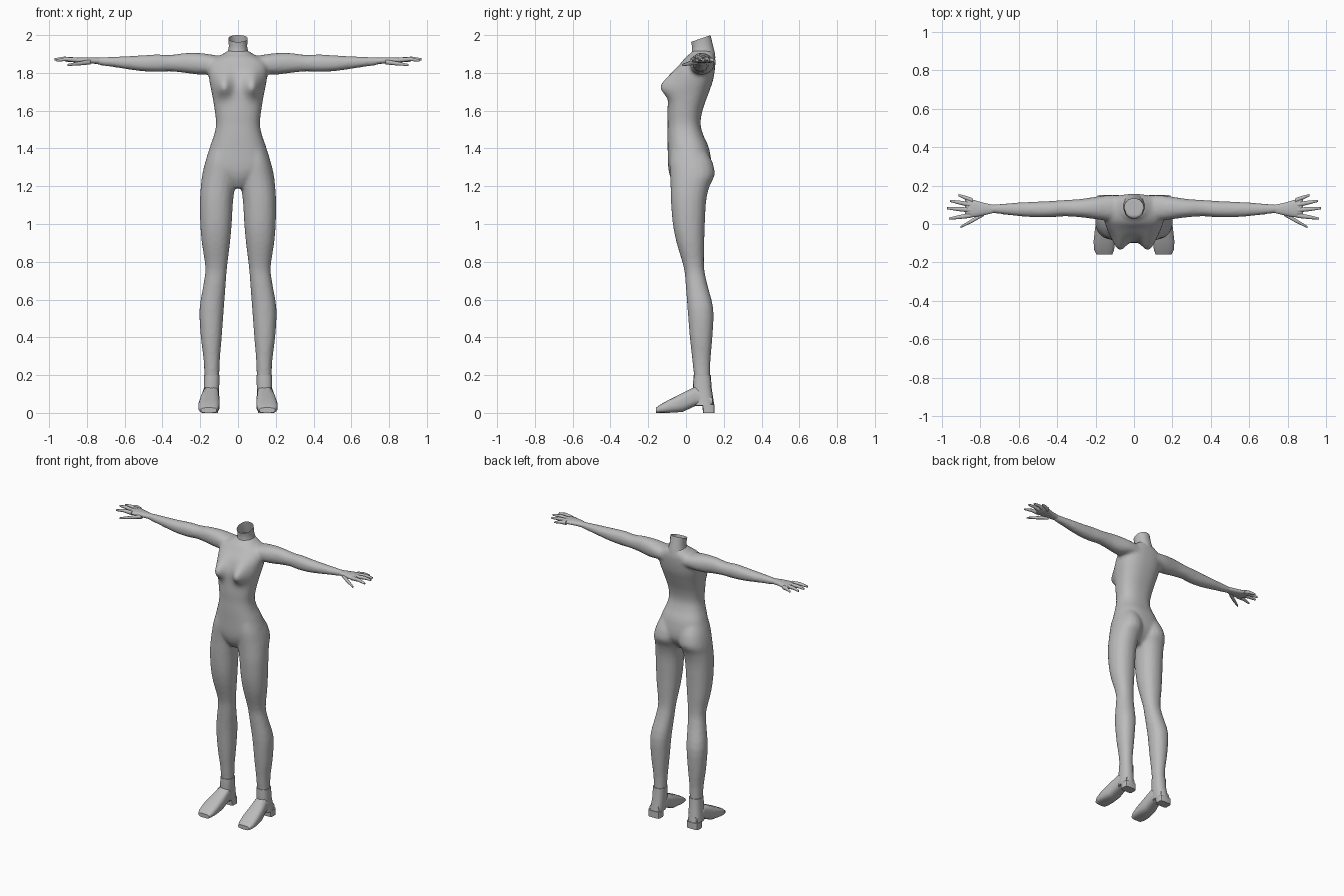
import bpy, bmesh, math
from mathutils import Vector

if "Cube" in bpy.data.objects:
    bpy.data.objects.remove(bpy.data.objects["Cube"], do_unlink=True)

grey = bpy.data.materials.new("body grey")
grey.use_nodes = True
grey.diffuse_color = (0.5, 0.5, 0.5, 1)
grey.node_tree.nodes["Principled BSDF"].inputs["Base Color"].default_value = (0.5, 0.5, 0.5, 1)


def spline(rows, steps):
    """Catmull-Rom interpolation of section rows."""
    rows = [Vector(r) for r in rows]
    out = []
    for i in range(len(rows) - 1):
        p0, p1, p2 = rows[max(i - 1, 0)], rows[i], rows[i + 1]
        p3 = rows[min(i + 2, len(rows) - 1)]
        for k in range(steps):
            t = k / steps
            out.append(p1 + 0.5 * t * ((p2 - p0) + t * ((2 * p0 - 5 * p1 + 4 * p2 - p3)
                       + t * (3 * p1 - 3 * p2 + p3 - p0))))
    return out + [rows[-1]]


def loft(bm, rows, axis, sides=20, steps=1, power=2.2, cap=True):
    """Skin oval sections (position, min a, max a, min b, max b) along an axis."""
    rings = []
    for s, a0, a1, b0, b1 in spline(rows, steps):
        ring = []
        for k in range(sides):
            t = math.tau * (k + 0.5) / sides
            c, d = math.cos(t), math.sin(t)
            a = (a0 + a1) / 2 + (a1 - a0) / 2 * math.copysign(abs(c) ** (2 / power), c)
            b = (b0 + b1) / 2 + (b1 - b0) / 2 * math.copysign(abs(d) ** (2 / power), d)
            ring.append(bm.verts.new({"x": (s, a, b), "y": (a, s, b), "z": (a, b, s)}[axis]))
        rings.append(ring)
    for lo, hi in zip(rings, rings[1:]):
        for k in range(sides):
            n = (k + 1) % sides
            bm.faces.new((lo[k], lo[n], hi[n], hi[k]))
    if cap:
        bm.faces.new(rings[0])
        bm.faces.new(rings[-1])
    return rings


def mirror(bm):
    """Add a copy of everything on the other side."""
    new = bmesh.ops.duplicate(bm, geom=bm.verts[:] + bm.edges[:] + bm.faces[:])["geom"]
    for v in new:
        if isinstance(v, bmesh.types.BMVert):
            v.co.x *= -1


def finish(bm, name, angle):
    bmesh.ops.recalc_face_normals(bm, faces=bm.faces)
    mesh = bpy.data.meshes.new(name)
    bm.to_mesh(mesh)
    bm.free()
    obj = bpy.data.objects.new(name, mesh)
    bpy.context.collection.objects.link(obj)
    mesh.materials.append(grey)
    bpy.ops.object.select_all(action="DESELECT")
    obj.select_set(True)
    bpy.context.view_layer.objects.active = obj
    bpy.ops.object.shade_smooth_by_angle(angle=math.radians(angle))
    return obj


# Limbs of one side, then mirrored
body = bmesh.new()
loft(body, [(1.40, .02, .145, -.08, .10), (1.33, .005, .173, -.088, .14),
            (1.26, .003, .19, -.085, .152), (1.20, .014, .197, -.082, .125),
            (1.12, .026, .202, -.08, .107), (1.0, .033, .20, -.07, .10),
            (.90, .042, .192, -.05, .097), (.77, .058, .173, -.012, .096),
            (.68, .065, .183, -.002, .113), (.55, .075, .204, .008, .145),
            (.40, .086, .197, .02, .14), (.28, .096, .182, .033, .13),
            (.17, .10, .178, .045, .128)], "z", steps=3)
loft(body, [(.06, .02, .15, 1.80, 1.885), (.14, .018, .15, 1.795, 1.897),
            (.20, .025, .142, 1.79, 1.905), (.28, .035, .13, 1.80, 1.905),
            (.36, .04, .125, 1.808, 1.895), (.43, .035, .12, 1.805, 1.898),
            (.52, .035, .116, 1.81, 1.892), (.64, .045, .109, 1.828, 1.886),
            (.75, .058, .10, 1.843, 1.882)], "x", steps=3)
mirror(body)

# Torso with the bust pushed forward
trunk = [(1.19, .04, -.05, .06), (1.24, .10, -.08, .11), (1.30, .172, -.094, .135),
         (1.40, .151, -.097, .122), (1.47, .127, -.098, .092), (1.53, .116, -.097, .077),
         (1.60, .123, -.098, .087), (1.68, .136, -.092, .115), (1.75, .15, -.082, .14),
         (1.81, .157, -.06, .152), (1.86, .15, -.02, .156), (1.885, .11, .0, .153),
         (1.90, .08, .02, .15), (1.92, .05, .035, .14)]
rings = loft(body, [(z, -w, w, f, b) for z, w, f, b in trunk], "z", sides=48, steps=4, power=2.4)
for v in (v for ring in rings for v in ring if v.co.y < 0.03):
    dz = v.co.z - 1.725
    across = math.exp(-((abs(v.co.x) - .077) / .042) ** 2)
    v.co.y -= .062 * across * math.exp(-(dz / (.07 if dz > 0 else .05)) ** 2)
skin = finish(body, "body", 180)
remesh = skin.modifiers.new("fuse", "REMESH")
remesh.mode = "VOXEL"
remesh.voxel_size = 0.01
remesh.use_smooth_shade = True
soften = skin.modifiers.new("soften", "SMOOTH")
soften.iterations = 5

# Open neck with a rim that dips at the front
neck = bmesh.new()
rings = loft(neck, [(1.88, -.064, .064, .022, .157), (1.91, -.056, .056, .03, .153),
                    (1.94, -.049, .049, .031, .145), (2.0, -.052, .052, .026, .131)],
             "z", sides=16, cap=False)
for v in rings[-1]:
    v.co.z -= .036 * (.131 - v.co.y) / .105
finish(neck, "neck", 60)

# Hands: palm plus four fingers and a thumb
hands = bmesh.new()
loft(hands, [(.73, .058, .10, 1.846, 1.88), (.78, .045, .11, 1.85, 1.882),
             (.83, .035, .125, 1.852, 1.882), (.865, .032, .136, 1.854, 1.88),
             (.88, .045, .127, 1.86, 1.876)], "x", sides=14, power=2.5)
digits = [((.78, .055, 1.858), (.84, .018, 1.85), (.902, -.016, 1.842)),
          ((.85, .045, 1.868), (.91, .036, 1.873), (.962, .028, 1.865)),
          ((.85, .073, 1.868), (.92, .078, 1.876), (.972, .082, 1.872)),
          ((.85, .10, 1.868), (.91, .112, 1.874), (.956, .12, 1.868)),
          ((.84, .122, 1.866), (.88, .138, 1.868), (.912, .15, 1.862))]
for path in digits:
    loft(hands, [(x, y - r, y + r, z - r, z + r)
                 for (x, y, z), r in zip(path, (.014, .011, .006))], "x", sides=8)
mirror(hands)
finish(hands, "hands", 60)

# Shoes: shaft, wedge-shaped upper and heel block
shoes = bmesh.new()
loft(shoes, [(.20, .097, .181, .04, .131), (.13, .099, .182, .036, .136),
             (.04, .104, .192, .045, .15)], "z", sides=14, power=2.6)
loft(shoes, [(.14, .112, .184, .036, .08), (.05, .10, .188, .036, .14),
             (-.02, .097, .203, .004, .105), (-.09, .097, .211, 0, .07),
             (-.135, .103, .208, 0, .045), (-.158, .112, .196, 0, .028)],
     "y", sides=16, power=3)
loft(shoes, [(0, .104, .194, .09, .152), (.045, .104, .194, .085, .152)],
     "z", sides=12, power=5)
mirror(shoes)
finish(shoes, "shoes", 40)
